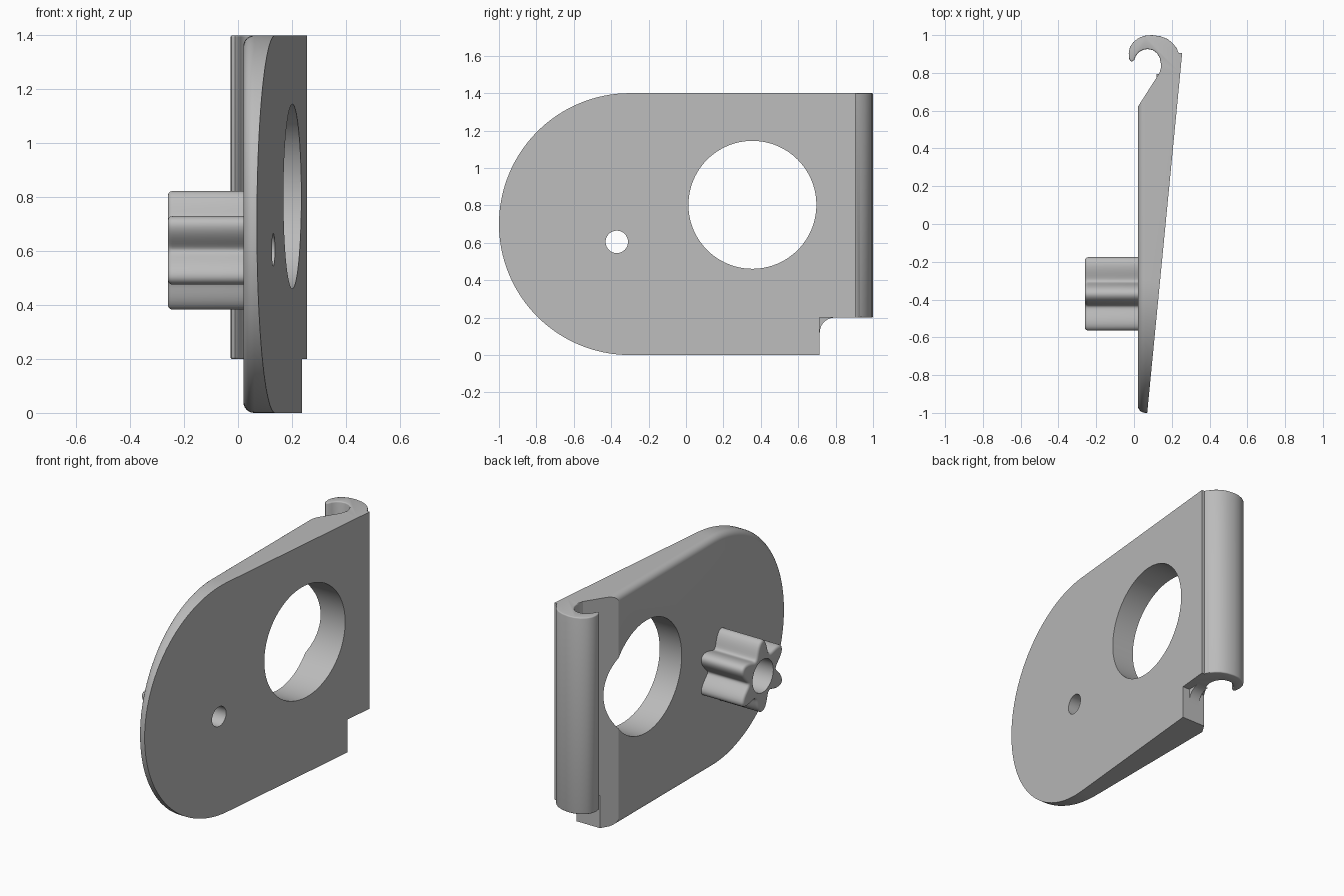
import bpy, bmesh, math
from mathutils import Vector

if "Cube" in bpy.data.objects:
    bpy.data.objects.remove(bpy.data.objects["Cube"], do_unlink=True)

grey = bpy.data.materials.new("plain_grey")
grey.use_nodes = True
grey.diffuse_color = (0.5, 0.5, 0.5, 1)
grey.node_tree.nodes["Principled BSDF"].inputs["Base Color"].default_value = (0.5, 0.5, 0.5, 1)


def prism(name, points, axis, low, high, bevel=0, rule=None, segments=4):
    """Extrude an outline along x (points are y, z) or z (points are x, y)."""
    bm = bmesh.new()
    place = (lambda p: (low, *p)) if axis == "x" else (lambda p: (*p, low))
    face = bm.faces.new([bm.verts.new(place(p)) for p in points])
    new = bmesh.ops.extrude_face_region(bm, geom=[face])["geom"]
    shift = Vector((high - low, 0, 0) if axis == "x" else (0, 0, high - low))
    bmesh.ops.translate(bm, vec=shift, verts=[v for v in new if isinstance(v, bmesh.types.BMVert)])
    bmesh.ops.recalc_face_normals(bm, faces=bm.faces)
    if bevel:
        edges = [e for e in bm.edges if rule(e)]
        bmesh.ops.bevel(bm, geom=edges, offset=bevel, segments=segments, profile=0.5,
                        affect="EDGES", clamp_overlap=True)
    mesh = bpy.data.meshes.new(name)
    bm.to_mesh(mesh)
    bm.free()
    mesh.materials.append(grey)
    obj = bpy.data.objects.new(name, mesh)
    bpy.context.collection.objects.link(obj)
    return obj


def combine(obj, cutter, operation):
    mod = obj.modifiers.new("cut", "BOOLEAN")
    mod.operation, mod.solver, mod.object = operation, "EXACT", cutter
    bpy.context.view_layer.objects.active = obj
    bpy.ops.object.modifier_apply(modifier=mod.name)
    bpy.data.objects.remove(cutter, do_unlink=True)


def arc(cy, cz, r, start, end, n):
    angles = [math.radians(start + (end - start) * i / n) for i in range(n + 1)]
    return [(cy + r * math.cos(a), cz + r * math.sin(a)) for a in angles]


def circle(cy, cz, r, n=64):
    return arc(cy, cz, r, 0, 360, n)[:-1]


# Tapered plate: wedge section trimmed by a round-ended outline with a notch
JOIN = 0.8
join_x = 0.245
plate = prism("tapered_plate", [(0.02, -1.02), (0.068, -1.02), (join_x, JOIN), (0.135, JOIN),
                                (0.02, 0.62)], "z", -0.1, 1.5)
outline = arc(-0.3, 0.7, 0.7, 90, 270, 64) + [(0.715, 0), (0.715, 0.2), (0.9, 0.2), (0.9, 1.4)]


def rounded_rim(e):
    ends = [v.co for v in e.verts]
    notch = any(v.y > 0.71 and 0.1 < v.z < 0.3 for v in ends)
    return all(v.x < 0.03 for v in ends) and not notch and not all(v.y > 0.7 for v in ends)


trim = prism("outline_trim", outline, "x", 0.02, 0.4, 0.04, rounded_rim, 6)
combine(plate, trim, "INTERSECT")
combine(plate, prism("window_cutter", circle(0.355, 0.803, 0.342, 96), "x", -0.3, 0.5), "DIFFERENCE")
combine(plate, prism("pin_cutter", circle(-0.37, 0.605, 0.06, 32), "x", -0.3, 0.5), "DIFFERENCE")

# Fillet tucked into the notch
fillet = prism("notch_fillet", [(0.71, 0.2)] + arc(0.795, 0.12, 0.08, 180, 90, 10),
               "x", 0.12, 0.19)

# Hook curling around the back edge
curl = [(0.237, 0.905), (0.225, 0.932), (0.205, 0.957), (0.178, 0.979), (0.14, 0.994),
        (0.095, 1.0), (0.06, 0.997), (0.025, 0.985), (-0.005, 0.962), (-0.022, 0.935),
        (-0.028, 0.905), (-0.025, 0.872), (-0.012, 0.859), (0.001, 0.868),
        (0.01, 0.89), (0.027, 0.911), (0.05, 0.923), (0.074, 0.926), (0.1, 0.92),
        (0.122, 0.904), (0.136, 0.88), (0.142, 0.85), (0.142, 0.825), (0.135, JOIN)]


def hook_rim(e):
    a, b = (v.co for v in e.verts)
    return abs(a.z - b.z) < 0.01 and all(v.y > 0.81 and v.x < 0.23 for v in (a, b))


hook = prism("hook", curl + [(join_x, JOIN), (0.255, 0.905)], "z", 0.2, 1.4, 0.012, hook_rim, 3)

# Six-lobed knob with a bore
lobes = []
for i in range(120):
    a = math.tau * i / 120
    r = 0.177 - 0.043 * math.cos(6 * a)
    lobes.append((-0.37 + r * math.cos(a), 0.603 + r * math.sin(a)))
knob = prism("lobed_knob", lobes, "x", -0.26, 0.03, 0.018,
             lambda e: all(v.co.x < -0.25 for v in e.verts), 3)
combine(knob, prism("bore_cutter", circle(-0.37, 0.605, 0.1, 48), "x", -0.4, 0.02), "DIFFERENCE")
combine(knob, prism("pin_cutter", circle(-0.37, 0.605, 0.06, 32), "x", -0.3, 0.5), "DIFFERENCE")

# Smooth curved faces, keep crisp edges
bpy.ops.object.select_all(action="DESELECT")
for obj in (plate, fillet, hook, knob):
    obj.select_set(True)
bpy.context.view_layer.objects.active = plate
bpy.ops.object.shade_smooth_by_angle(angle=math.radians(32))
